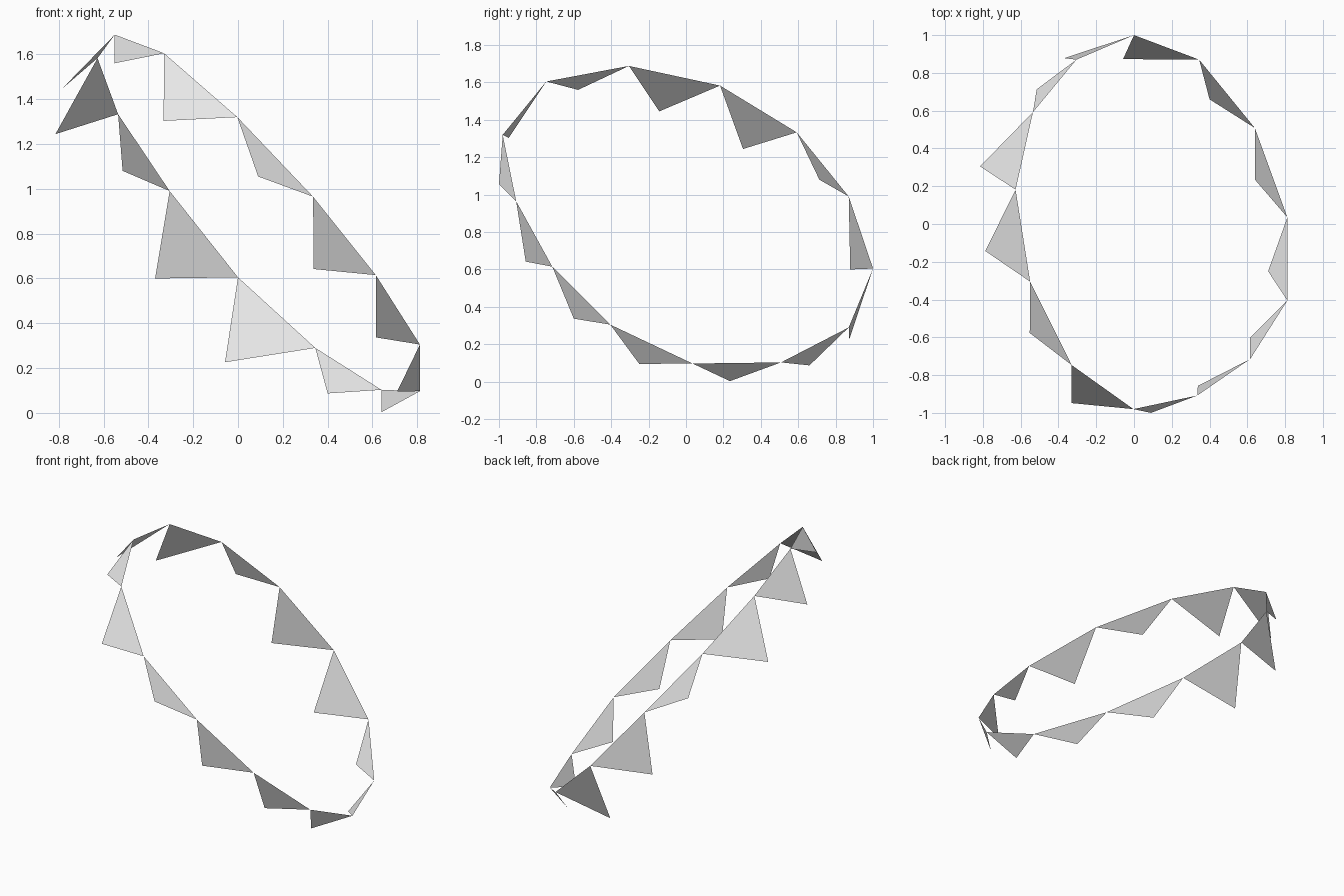
import bpy

cube = bpy.data.objects.get("Cube")
if cube:
    bpy.data.objects.remove(cube, do_unlink=True)

# One plain grey cloth colour
cloth = bpy.data.materials.new("light grey cloth")
cloth.use_nodes = True
cloth.diffuse_color = (0.8, 0.8, 0.8, 1)
cloth.node_tree.nodes["Principled BSDF"].inputs["Base Color"].default_value = (0.8, 0.8, 0.8, 1)

# Corners of the tilted ring, where neighbouring flags meet
ring = [
    (0.00, 1.00, 0.605), (0.345, 0.87, 0.29), (0.64, 0.508, 0.103),
    (0.812, 0.035, 0.097), (0.812, -0.405, 0.305), (0.615, -0.715, 0.615),
    (0.335, -0.908, 0.965), (-0.003, -0.98, 1.32), (-0.33, -0.747, 1.605),
    (-0.55, -0.305, 1.688), (-0.627, 0.182, 1.583), (-0.535, 0.592, 1.333),
    (-0.305, 0.87, 0.99),
]

# Free tip of the flag hung between each corner and the next
tips = [
    (-0.058, 0.873, 0.226), (0.40, 0.66, 0.087), (0.64, 0.235, 0.003),
    (0.71, -0.25, 0.095), (0.615, -0.60, 0.337), (0.338, -0.857, 0.642),
    (0.09, -1.00, 1.055), (-0.332, -0.948, 1.303), (-0.552, -0.577, 1.56),
    (-0.787, -0.143, 1.445), (-0.815, 0.305, 1.244), (-0.515, 0.713, 1.08),
    (-0.37, 0.878, 0.60),
]


def make_flag(name, start, end, tip):
    """A flat triangular pennant facing out of the ring."""
    mesh = bpy.data.meshes.new(name)
    mesh.from_pydata([start, end, tip], [], [(0, 1, 2)])
    mesh.materials.append(cloth)
    mesh.update()
    flag = bpy.data.objects.new(name, mesh)
    bpy.context.collection.objects.link(flag)
    return flag


# Ring of flags, joined corner to corner
for i, tip in enumerate(tips):
    make_flag(f"bunting_flag_{i + 1:02d}", ring[i], ring[(i + 1) % len(ring)], tip)
